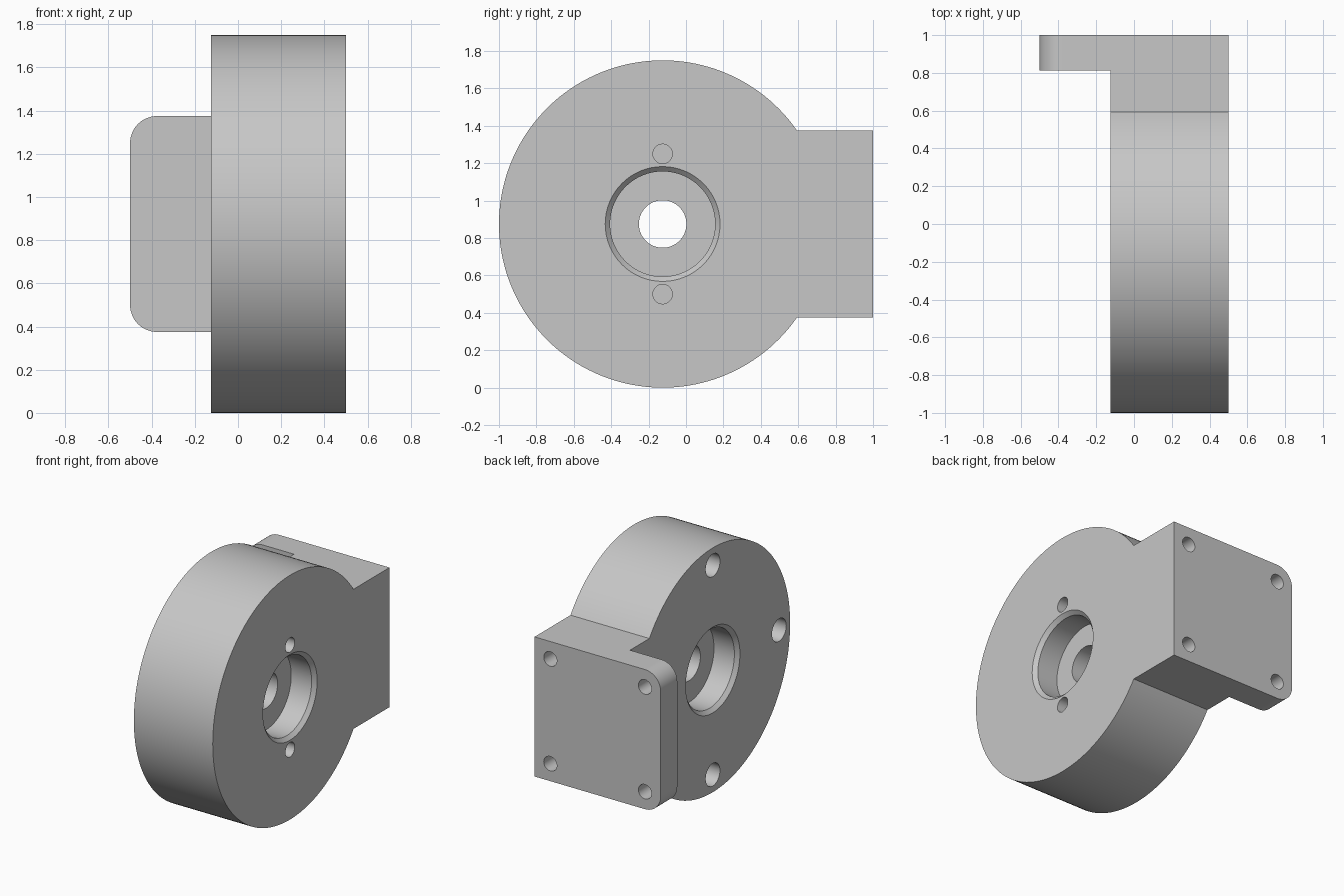
import bpy, bmesh
from math import sin, cos, pi, asin, sqrt
from mathutils import Vector

cube = bpy.data.objects.get("Cube")
if cube:
    bpy.data.objects.remove(cube, do_unlink=True)

grey = bpy.data.materials.new("plain grey")
grey.use_nodes = True
colour = (0.57, 0.57, 0.57, 1)
grey.diffuse_color = colour
grey.node_tree.nodes["Principled BSDF"].inputs["Base Color"].default_value = colour

CY, CZ, R = -0.125, 0.875, 0.875      # disc axis and radius
X0, X1 = -0.125, 0.5                  # disc faces
HALF = 0.5                            # half height of the mounting block


def finish(name, bm):
    bmesh.ops.recalc_face_normals(bm, faces=bm.faces)
    mesh = bpy.data.meshes.new(name)
    bm.to_mesh(mesh)
    bm.free()
    mesh.materials.append(grey)
    obj = bpy.data.objects.new(name, mesh)
    bpy.context.collection.objects.link(obj)
    return obj


def prism(name, points, offset):
    """Extrude a closed outline along an offset."""
    bm = bmesh.new()
    face = bm.faces.new([bm.verts.new(p) for p in points])
    out = bmesh.ops.extrude_face_region(bm, geom=[face])
    moved = [v for v in out["geom"] if isinstance(v, bmesh.types.BMVert)]
    bmesh.ops.translate(bm, verts=moved, vec=offset)
    return finish(name, bm)


def lathe(bm, centre, axis, profile, n=32):
    """Add a closed turned solid; profile holds (distance along axis, radius)."""
    axis, up = Vector(axis), Vector((0, 0, 1))
    side = axis.cross(up)
    rings = []
    for t, r in profile:
        rings.append([bm.verts.new(Vector(centre) + axis * t
                      + side * (r * cos(2 * pi * i / n)) + up * (r * sin(2 * pi * i / n)))
                      for i in range(n)])
    for a, b in zip(rings, rings[1:]):
        for i in range(n):
            j = (i + 1) % n
            bm.faces.new((a[i], a[j], b[j], b[i]))
    bm.faces.new(rings[0])
    bm.faces.new(rings[-1])


def boolean(target, tool, operation):
    mod = target.modifiers.new(operation.lower(), "BOOLEAN")
    mod.operation, mod.object, mod.solver = operation, tool, "EXACT"
    bpy.context.view_layer.objects.active = target
    bpy.ops.object.modifier_apply(modifier=mod.name)
    bpy.data.objects.remove(tool, do_unlink=True)


# Disc and block share one outline
start = asin(HALF / R)
steps = 120
outline = [(X0, CY + R * cos(a), CZ + R * sin(a))
           for a in (start + (2 * pi - 2 * start) * i / steps for i in range(steps + 1))]
outline += [(X0, 1, CZ - HALF), (X0, 1, CZ + HALF)]
body = prism("disc_housing", outline, (X1 - X0, 0, 0))

# Side flange with rounded outer corners
rad, thick = 0.125, 0.1875
edge = [(0.2, 1, CZ - HALF), (0.2, 1, CZ + HALF)]
for sign, first in ((1, pi / 2), (-1, pi)):
    for i in range(13):
        a = first + pi / 2 * i / 12
        edge.append((-0.5 + rad + rad * cos(a), 1, CZ + sign * (HALF - rad) + rad * sin(a)))
flange = prism("mounting_flange", edge, (0, -thick, 0))
boolean(body, flange, "UNION")

# Stepped bore with a chamfered recess on both faces
cut = bmesh.new()
half = (X1 - X0) / 2
steps_out = [(0.125, 0.127), (0.125, 0.281), (half - 0.026, 0.281), (half + 0.02, 0.327)]
bore = [(-t, r) for t, r in reversed(steps_out)] + steps_out
lathe(cut, ((X0 + X1) / 2, CY, CZ), (1, 0, 0), bore, 64)

# Pin holes beside the bore
for s in (-1, 1):
    lathe(cut, (X1, CY, CZ + s * 0.375), (-1, 0, 0), [(-0.05, 0.052), (0.2, 0.052)])

# Bolt holes on the other face
for i in range(4):
    y, z = CY + 0.75 * cos(i * pi / 2), CZ + 0.75 * sin(i * pi / 2)
    lathe(cut, (X0, y, z), (1, 0, 0), [(-0.05, 0.081), (0.375, 0.081)])

# Mounting holes in the back
for x in (-0.375, 0.375):
    for s in (-1, 1):
        lathe(cut, (x, 1, CZ + s * 0.375), (0, -1, 0), [(-0.05, 0.052), (0.15, 0.052)])

cutter = finish("hole_cutter", cut)
cutter.hide_render = True
boolean(body, cutter, "DIFFERENCE")

# Smooth curved walls, keep sharp edges and flat faces
bpy.ops.object.select_all(action="DESELECT")
body.select_set(True)
bpy.context.view_layer.objects.active = body
bpy.ops.object.shade_smooth_by_angle(angle=pi / 6)
weighted = body.modifiers.new("weighted normals", "WEIGHTED_NORMAL")
weighted.keep_sharp = True
